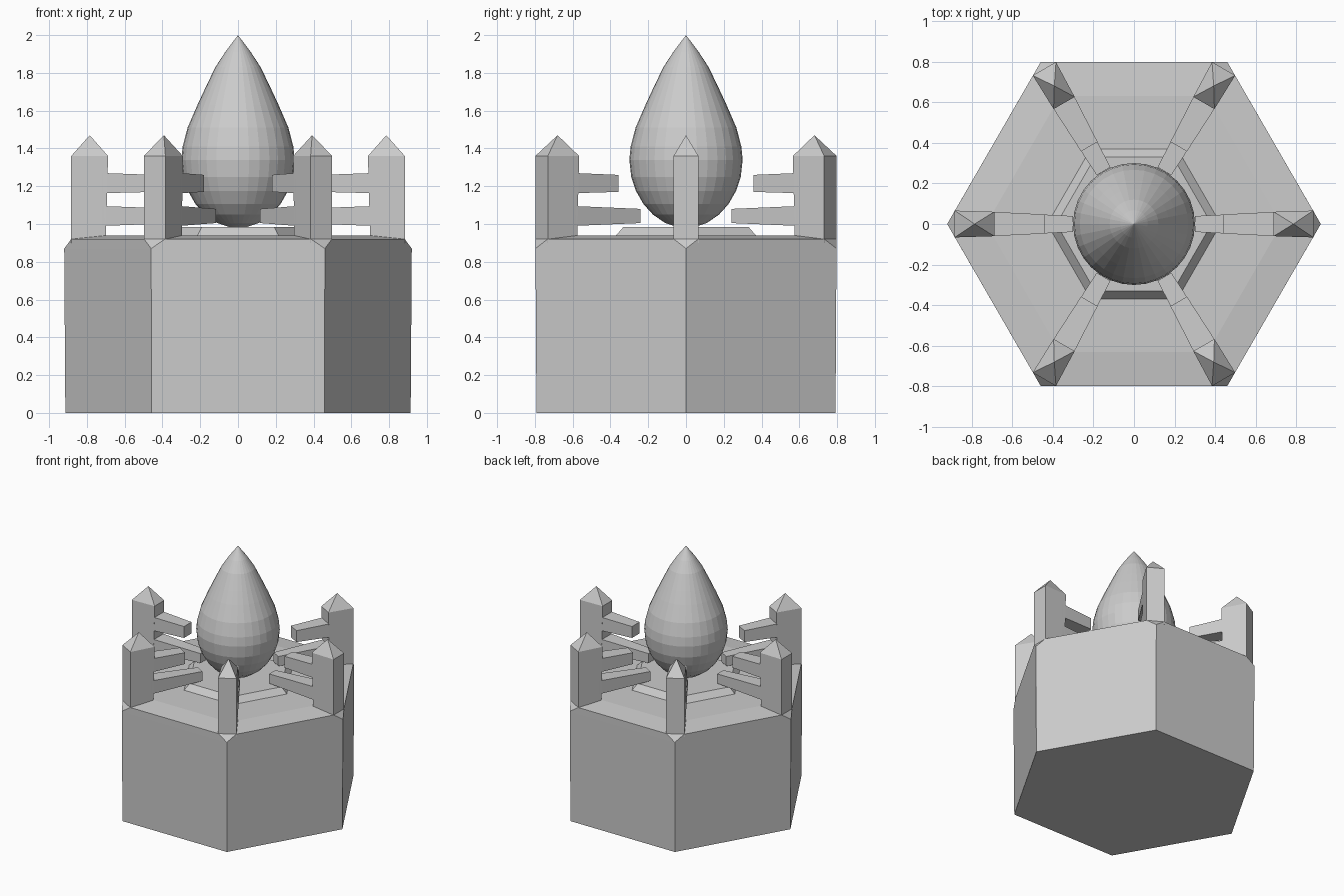
import bpy, bmesh, math
from mathutils import Vector, Matrix

if "Cube" in bpy.data.objects:
    bpy.data.objects.remove(bpy.data.objects["Cube"])


def finish(bm, name):
    bmesh.ops.recalc_face_normals(bm, faces=bm.faces)
    me = bpy.data.meshes.new(name)
    bm.to_mesh(me)
    bm.free()
    ob = bpy.data.objects.new(name, me)
    bpy.context.collection.objects.link(ob)
    return ob


def add_hull(bm, points):
    """Add the convex solid around the points."""
    verts = [bm.verts.new(p) for p in points]
    bmesh.ops.convex_hull(bm, input=verts)


def six(points):
    """Repeat points around the z axis."""
    return [Matrix.Rotation(math.radians(60 * k), 3, 'Z') @ Vector(p)
            for k in range(6) for p in points]


def hull_object(name, points):
    bm = bmesh.new()
    add_hull(bm, points)
    bmesh.ops.dissolve_limit(bm, angle_limit=0.005, verts=bm.verts, edges=bm.edges)
    return finish(bm, name)


def block(x0, w0, zs0, x1, w1, zs1):
    """Corners of a tapered block running along x."""
    return [(x, s * w, z) for x, w, zs in ((x0, w0, zs0), (x1, w1, zs1))
            for s in (-1, 1) for z in zs]


# hexagonal base with cut upper corners and a shallow sloped top
hull_object("base", six([(0.914, 0, 0), (0.92, 0, 0.87), (0.883, 0.064, 0.92),
                         (0.883, -0.064, 0.92), (0.727, 0, 0.94)]))

# raised plate under the flame
hull_object("plate", six([(0.427, 0, 0.93), (0.427, 0, 0.94), (0.382, 0, 0.985)]))

# corner posts with pointed caps and two inward arms
for k in range(6):
    bm = bmesh.new()
    add_hull(bm, block(0.883, 0.066, (0.90, 1.36), 0.70, 0.06, (0.90, 1.27))
             + [(0.688, -0.06, 1.36), (0.688, 0.06, 1.36),
                (0.695, -0.06, 1.27), (0.695, 0.06, 1.27), (0.785, 0, 1.47)])
    add_hull(bm, block(0.72, 0.061, (1.163, 1.27), 0.44, 0.047, (1.17, 1.26)))
    add_hull(bm, block(0.72, 0.061, (0.99, 1.095), 0.30, 0.039, (1.005, 1.08)))
    bmesh.ops.rotate(bm, verts=bm.verts, cent=(0, 0, 0),
                     matrix=Matrix.Rotation(math.radians(60 * k), 3, 'Z'))
    finish(bm, f"post_{k + 1}")

# teardrop flame, revolved profile of (radius, height)
profile = [(0, 0.98), (0.05, 0.985), (0.11, 1.005), (0.175, 1.05), (0.225, 1.105),
           (0.265, 1.175), (0.29, 1.25), (0.30, 1.34), (0.293, 1.41), (0.267, 1.51),
           (0.215, 1.63), (0.173, 1.72), (0.12, 1.83), (0.068, 1.91), (0, 2.0)]
bm = bmesh.new()
vs = [bm.verts.new((r, 0, z)) for r, z in profile]
es = [bm.edges.new(pair) for pair in zip(vs, vs[1:])]
bmesh.ops.spin(bm, geom=vs + es, cent=(0, 0, 0), axis=(0, 0, 1),
               angle=2 * math.pi, steps=32)
bmesh.ops.remove_doubles(bm, verts=bm.verts, dist=0.0005)
finish(bm, "flame")
